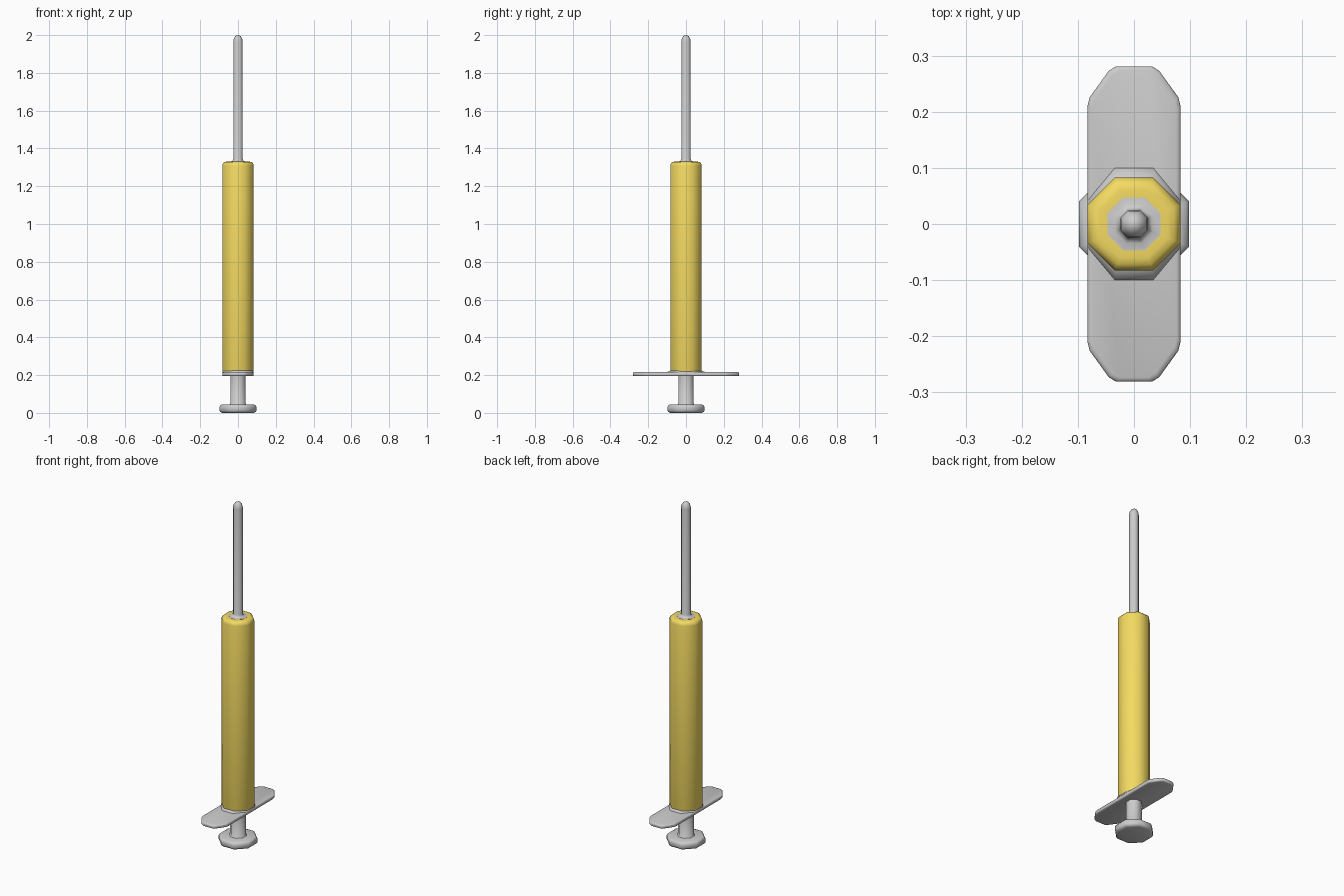
import bpy, bmesh
from math import cos, sin, pi, radians

if "Cube" in bpy.data.objects:
    bpy.data.objects.remove(bpy.data.objects["Cube"])


def loft(name, rings, mat=None):
    """Skin a stack of equal-length rings, cap both ends, smooth shade."""
    bm = bmesh.new()
    loops = [[bm.verts.new(p) for p in ring] for ring in rings]
    n = len(loops[0])
    for a, b in zip(loops, loops[1:]):
        for i in range(n):
            j = (i + 1) % n
            bm.faces.new((a[i], a[j], b[j], b[i]))
    bm.faces.new(loops[0][::-1])
    bm.faces.new(loops[-1])
    bmesh.ops.recalc_face_normals(bm, faces=bm.faces)
    for f in bm.faces:
        f.smooth = True
    me = bpy.data.meshes.new(name)
    bm.to_mesh(me)
    bm.free()
    me.set_sharp_from_angle(angle=radians(62))
    if mat:
        me.materials.append(mat)
    ob = bpy.data.objects.new(name, me)
    bpy.context.collection.objects.link(ob)
    return ob


def octagon(apothem, z):
    r = apothem / cos(pi / 8)
    return [(r * cos(pi / 8 + k * pi / 4), r * sin(pi / 8 + k * pi / 4), z) for k in range(8)]


def turned(name, profile, mat=None):
    return loft(name, [octagon(r, z) for r, z in profile], mat)


yellow = bpy.data.materials.new("yellow")
yellow.diffuse_color = (0.9, 0.7, 0.12, 1)
yellow.use_nodes = True
yellow.node_tree.nodes["Principled BSDF"].inputs["Base Color"].default_value = yellow.diffuse_color

# Thumb rest and plunger rod
turned("thumb_rest", [(0.082, 0), (0.093, 0.004), (0.098, 0.013), (0.098, 0.032),
                      (0.093, 0.041), (0.082, 0.045)])
turned("plunger_rod", [(0.046, 0.043), (0.04, 0.05), (0.04, 0.2)])

# Finger flange: long octagon with softened corners and rim
quarter = [(0.083, 0.21), (0.079, 0.226), (0.045, 0.273), (0.032, 0.281)]


def flange_ring(inset, z):
    q = [(x - inset, y - inset) for x, y in quarter]
    half = q + [(-x, y) for x, y in reversed(q)]
    return [(x, y, z) for x, y in half + [(-x, -y) for x, y in half]]


loft("finger_flange", [flange_ring(i, z) for i, z in
                       [(0.007, 0.194), (0.002, 0.196), (0, 0.2), (0, 0.21),
                        (0.002, 0.214), (0.007, 0.216)]])

# Collar blending the flange into the barrel, stretched along the flange
collar = turned("flange_collar", [(0.083, 0.212), (0.083, 0.217), (0.081, 0.224)])
for v in collar.data.vertices:
    if v.co.z < 0.22:
        v.co.y *= 1.2

# Barrel
turned("barrel", [(0.082, 0.22), (0.083, 0.224), (0.083, 1.308), (0.08, 1.32),
                  (0.072, 1.328), (0.06, 1.33), (0.046, 1.33)], yellow)

# Needle with a flared base plate and rounded tip
turned("needle", [(0.047, 1.325), (0.047, 1.331), (0.034, 1.332), (0.028, 1.336),
                  (0.025, 1.345), (0.025, 1.965), (0.022, 1.982), (0.014, 1.995), (0.005, 2.0)])
